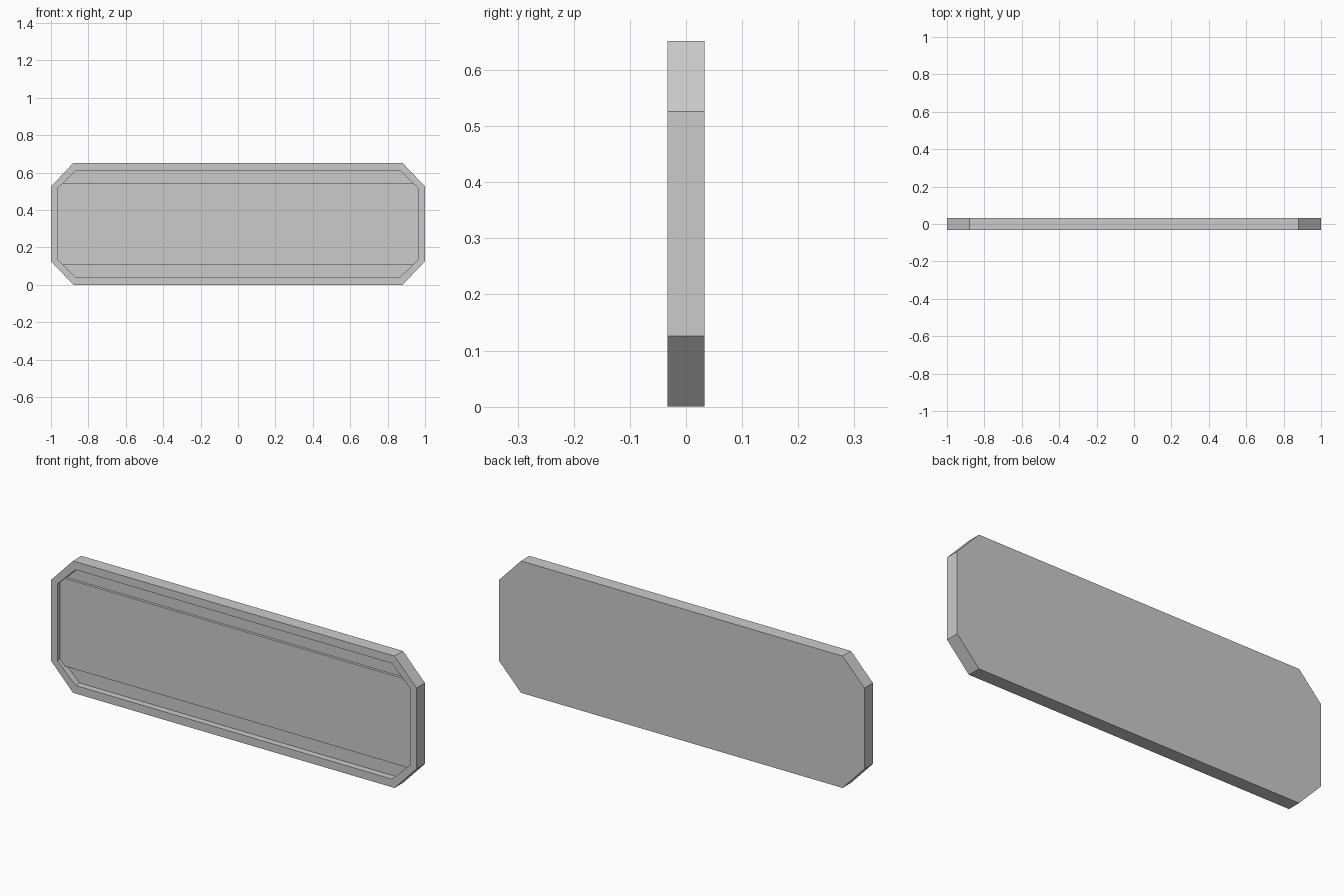
import bpy
import bmesh

cube = bpy.data.objects.get("Cube")
if cube:
    bpy.data.objects.remove(cube, do_unlink=True)

MID_Z = 0.326
FRONT, BACK = -0.033, 0.033
FLOOR, PANEL = -0.001, -0.014

grey = bpy.data.materials.new("light grey")
grey.use_nodes = True
colour = (0.6, 0.6, 0.6, 1)
grey.diffuse_color = colour
grey.node_tree.nodes["Principled BSDF"].inputs["Base Color"].default_value = colour


def octagon(bm, y, half_w, half_h, flat_w, flat_h):
    """Ring of a rectangle with cut corners, standing in the xz plane."""
    quarter = [(half_w, flat_h), (flat_w, half_h)]
    points = quarter + [(-x, z) for x, z in reversed(quarter)]
    points += [(-x, -z) for x, z in points]
    return [bm.verts.new((x, y, MID_Z + z)) for x, z in points]


def loft(name, rings):
    """Join (y, outline) rings in order and cap both ends."""
    bm = bmesh.new()
    loops = [octagon(bm, y, *outline) for y, outline in rings]
    for a, b in zip(loops, loops[1:]):
        for i in range(len(a)):
            j = (i + 1) % len(a)
            bm.faces.new((a[i], a[j], b[j], b[i]))
    bm.faces.new(loops[0])
    bm.faces.new(loops[-1])
    bmesh.ops.recalc_face_normals(bm, faces=bm.faces)
    mesh = bpy.data.meshes.new(name)
    bm.to_mesh(mesh)
    bm.free()
    mesh.materials.append(grey)
    obj = bpy.data.objects.new(name, mesh)
    bpy.context.collection.objects.link(obj)
    return obj


# Tray with a raised rim around a recessed floor
outer = (1.0, 0.326, 0.88, 0.2)
inner = (0.965, 0.286, 0.866, 0.19)
loft("rimmed_plate", [(BACK, outer), (FRONT, outer), (FRONT, inner), (FLOOR, inner)])

# Raised centre panel, leaving a groove above and below it
panel = (0.965, 0.217, 0.938, 0.19)
loft("centre_panel", [(FLOOR, panel), (PANEL, panel)])
